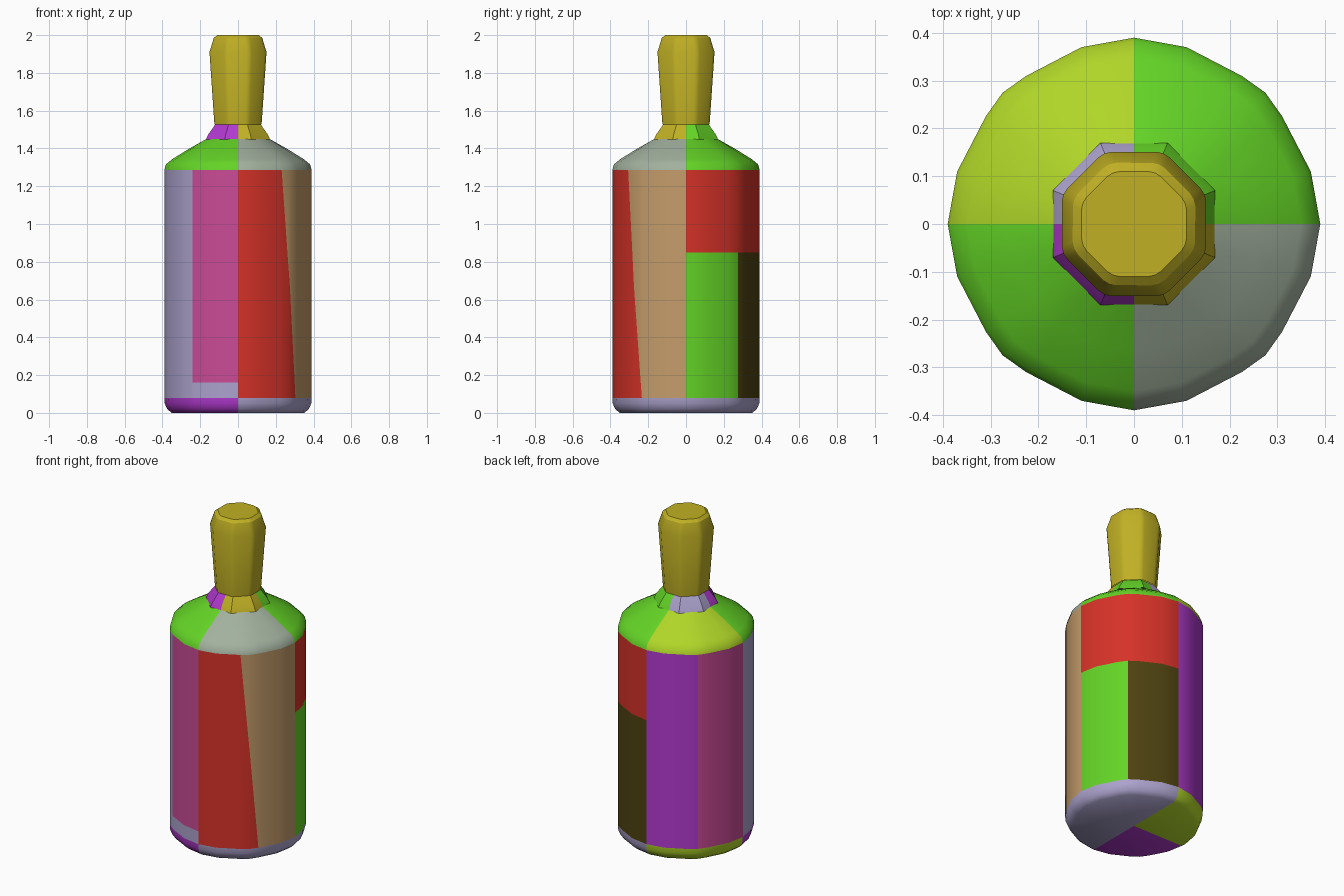
import bpy, bmesh
from math import sin, cos, radians, degrees, atan2, pi
from mathutils import Vector

if "Cube" in bpy.data.objects:
    bpy.data.objects.remove(bpy.data.objects["Cube"])


def linear(v):
    v /= 255
    return v / 12.92 if v <= 0.04045 else ((v + 0.055) / 1.055) ** 2.4


COLOURS = {
    "green": (100, 212, 38), "lime": (176, 214, 40), "gold": (192, 176, 36),
    "red": (214, 50, 40), "tan": (197, 157, 107), "lavender": (172, 163, 205),
    "purple": (178, 58, 208), "pink": (202, 75, 150),
    "dark olive": (78, 66, 16), "grey green": (162, 177, 158),
}
NAMES = list(COLOURS)
MATERIALS = []
for name, rgb in COLOURS.items():
    mat = bpy.data.materials.new(name)
    colour = tuple(linear(c) for c in rgb) + (1,)
    mat.diffuse_color = colour
    mat.use_nodes = True
    bsdf = mat.node_tree.nodes["Principled BSDF"]
    bsdf.inputs["Base Color"].default_value = colour
    bsdf.inputs["Roughness"].default_value = 0.7
    MATERIALS.append(mat)

# Cross-sections: (angle, radius factor) per point
ROUND = [(90 * q + a, f) for q in range(4) for a, f in
         ((0, 1), (16.5, 0.99), (36, 0.983), (45, 0.997), (54, 0.983), (73.5, 0.99))]
OCTAGON = [(22.5 * i, 1 / cos(pi / 8) if i % 2 else 1) for i in range(16)]


def octagon_factor(angle):
    off = (angle + 22.5) % 45 - 22.5
    return 1 / cos(radians(off))


def lathe(section, profile, bottom=False, top=False):
    """Skin rings (radius, height) of a cross-section; caps are fans."""
    bm = bmesh.new()
    rings = [[bm.verts.new((r * f * cos(radians(a)), r * f * sin(radians(a)), z))
              for a, f in section] for r, z in profile]
    n = len(section)
    for low, high in zip(rings, rings[1:]):
        for i in range(n):
            j = (i + 1) % n
            bm.faces.new((low[i], low[j], high[j], high[i]))
    if bottom:
        hub = bm.verts.new((0, 0, profile[0][1]))
        for i in range(n):
            bm.faces.new((hub, rings[0][(i + 1) % n], rings[0][i]))
    if top:
        bm.faces.new(rings[-1])
    return bm


def angle_of(face):
    c = face.calc_center_median()
    return degrees(atan2(c.y, c.x)) % 360


def finish(bm, name, rule, smooth=40):
    for face in bm.faces:
        face.material_index = NAMES.index(rule(face))
    mesh = bpy.data.meshes.new(name)
    bm.to_mesh(mesh)
    bm.free()
    for mat in MATERIALS:
        mesh.materials.append(mat)
    obj = bpy.data.objects.new(name, mesh)
    bpy.context.collection.objects.link(obj)
    bpy.ops.object.select_all(action="DESELECT")
    obj.select_set(True)
    bpy.context.view_layer.objects.active = obj
    bpy.ops.object.shade_smooth_by_angle(angle=radians(smooth))
    return obj


def quadrants(*names):
    return lambda face: names[int(angle_of(face) // 90)]


def cut_quadrant(bm, quadrant, point, normal):
    faces = [f for f in bm.faces if int(angle_of(f) // 90) == quadrant]
    geom = set(faces)
    for f in faces:
        geom.update(f.edges, f.verts)
    bmesh.ops.bisect_plane(bm, geom=list(geom), plane_co=point, plane_no=normal, dist=1e-5)


# Rounded foot with the underside
foot = lathe(ROUND, [(0.35, 0), (0.375, 0.02), (0.388, 0.05), (0.39, 0.08)], bottom=True)
finish(foot, "bottle_foot", quadrants("lavender", "lime", "purple", "lavender"))

# Straight body with coloured panels, one border slanted
body = lathe(ROUND, [(0.39, z) for z in (0.08, 0.16, 0.85, 1.285)])
hinge = Vector((0, 0, 0.68))
slant = (Vector((0.235, -0.31, 1.285)) - hinge).cross(Vector((0.305, -0.235, 0.08)) - hinge)
if slant.x < 0:
    slant.negate()
border = Vector((-0.24, 0, 0))
cut_quadrant(body, 3, hinge, slant)
cut_quadrant(body, 2, border, Vector((1, 0, 0)))


def body_panel(face):
    c, angle = face.calc_center_median(), angle_of(face)
    if angle < 90:
        if c.z > 0.85:
            return "red"
        return "green" if angle < 45 else "dark olive"
    if angle < 180:
        return "purple" if angle < 135 else "pink"
    if angle < 270:
        return "pink" if c.x > border.x and c.z > 0.16 else "lavender"
    return "tan" if (c - hinge).dot(slant) > 0 else "red"


finish(body, "bottle_body", body_panel)

# Shoulder, closing from round to the octagonal collar
shoulder = lathe(ROUND, [(0.39, 1.285), (0.382, 1.315), (0.35, 1.342), (0.265, 1.395), (0.17, 1.45)])
for v in shoulder.verts:
    if v.co.z > 1.44:
        angle = degrees(atan2(v.co.y, v.co.x))
        r = 0.168 * octagon_factor(angle)
        v.co.x, v.co.y = r * cos(radians(angle)), r * sin(radians(angle))
finish(shoulder, "bottle_shoulder", quadrants("green", "lime", "green", "grey green"))

# Flared collar
collar = lathe(OCTAGON, [(0.17, 1.447), (0.157, 1.475), (0.118, 1.53)], top=True)
finish(collar, "neck_collar", quadrants("green", "lavender", "purple", "gold"), 30)

# Tapered stopper with softened corners
stopper = lathe(OCTAGON[1::2], [(0.125, 1.528), (0.151, 1.91), (0.128, 1.985), (0.11, 2.0)], top=True)
corners = [e for e in stopper.edges
           if (e.verts[0].co.z - e.verts[1].co.z) ** 2 > 1e-4]
bmesh.ops.bevel(stopper, geom=corners, offset=0.015, segments=2, profile=0.5, affect="EDGES")
finish(stopper, "stopper", lambda face: "gold", 30)
